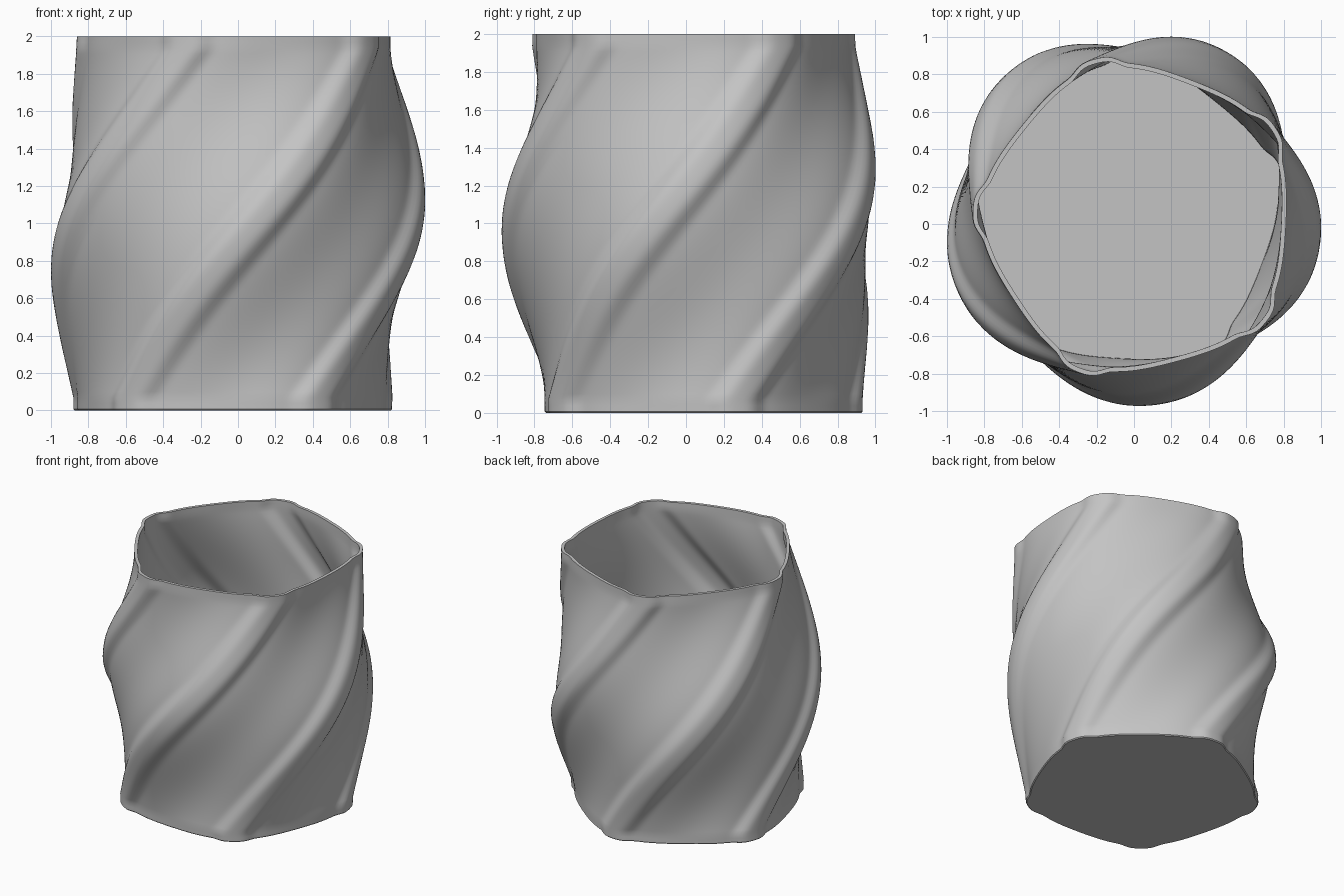
import bpy
import bmesh
import math

if "Cube" in bpy.data.objects:
    bpy.data.objects.remove(bpy.data.objects["Cube"], do_unlink=True)

HEIGHT = 2.0
SEGMENTS = 240
LAYERS = 64
LOBES = 5
WALL = 0.025
FLOOR = 0.04
FOOT = 0.007         # softened bottom edge
BAND = 0.07          # straight band at both ends
TWIST = math.radians(90)
PHASE = math.radians(15)


def twist_at(z):
    """Ridge direction at a height; the ends stay untwisted."""
    t = (z - BAND) / (HEIGHT - 2 * BAND)
    return PHASE + TWIST * min(max(t, 0), 1)


def radius_at(angle, z):
    """Five rounded ridges with gently curved panels between them."""
    pitch = 2 * math.pi / LOBES
    d = abs((angle + pitch / 2) % pitch - pitch / 2)
    belly = math.sin(math.pi * z / HEIGHT) ** 2
    ridge = 1 - math.exp(-(d / math.radians(8.5)) ** 4)
    panel = math.sin(math.pi * d / pitch) ** 2
    return (0.882 + 0.133 * belly) * (1 - 0.045 * ridge - 0.056 * panel)


def add_ring(bm, z, inset):
    t = z / HEIGHT
    cx, cy = -0.04 + 0.06 * t, 0.05 - 0.02 * t
    ring = []
    for i in range(SEGMENTS):
        a = 2 * math.pi * i / SEGMENTS
        r = radius_at(a, z) - inset
        b = a + twist_at(z)
        ring.append(bm.verts.new((cx + r * math.cos(b), cy + r * math.sin(b), z)))
    return ring


# Material
grey = bpy.data.materials.new("plain grey")
grey.use_nodes = True
colour = (0.55, 0.55, 0.55, 1)
grey.diffuse_color = colour
grey.node_tree.nodes["Principled BSDF"].inputs["Base Color"].default_value = colour

# Wall path: softened foot, outside up, rim, inside down to the floor
path = [(0, FOOT)]
path += [(FOOT + (HEIGHT - FOOT) * i / LAYERS, 0) for i in range(LAYERS + 1)]
path += [(HEIGHT + (FLOOR - HEIGHT) * i / LAYERS, WALL) for i in range(LAYERS + 1)]

bm = bmesh.new()
rings = [add_ring(bm, z, inset) for z, inset in path]
for low, high in zip(rings, rings[1:]):
    for i in range(SEGMENTS):
        j = (i + 1) % SEGMENTS
        bm.faces.new((low[i], low[j], high[j], high[i]))

# Underside and inner floor
bm.faces.new(list(reversed(rings[0])))
bm.faces.new(rings[-1])

mesh = bpy.data.meshes.new("twisted_vase")
bm.to_mesh(mesh)
bm.free()
mesh.materials.append(grey)
vase = bpy.data.objects.new("twisted_vase", mesh)
bpy.context.collection.objects.link(vase)

# Smooth walls with crisp rim and floor edges
bpy.ops.object.select_all(action="DESELECT")
vase.select_set(True)
bpy.context.view_layer.objects.active = vase
bpy.ops.object.shade_smooth_by_angle(angle=math.radians(35))
